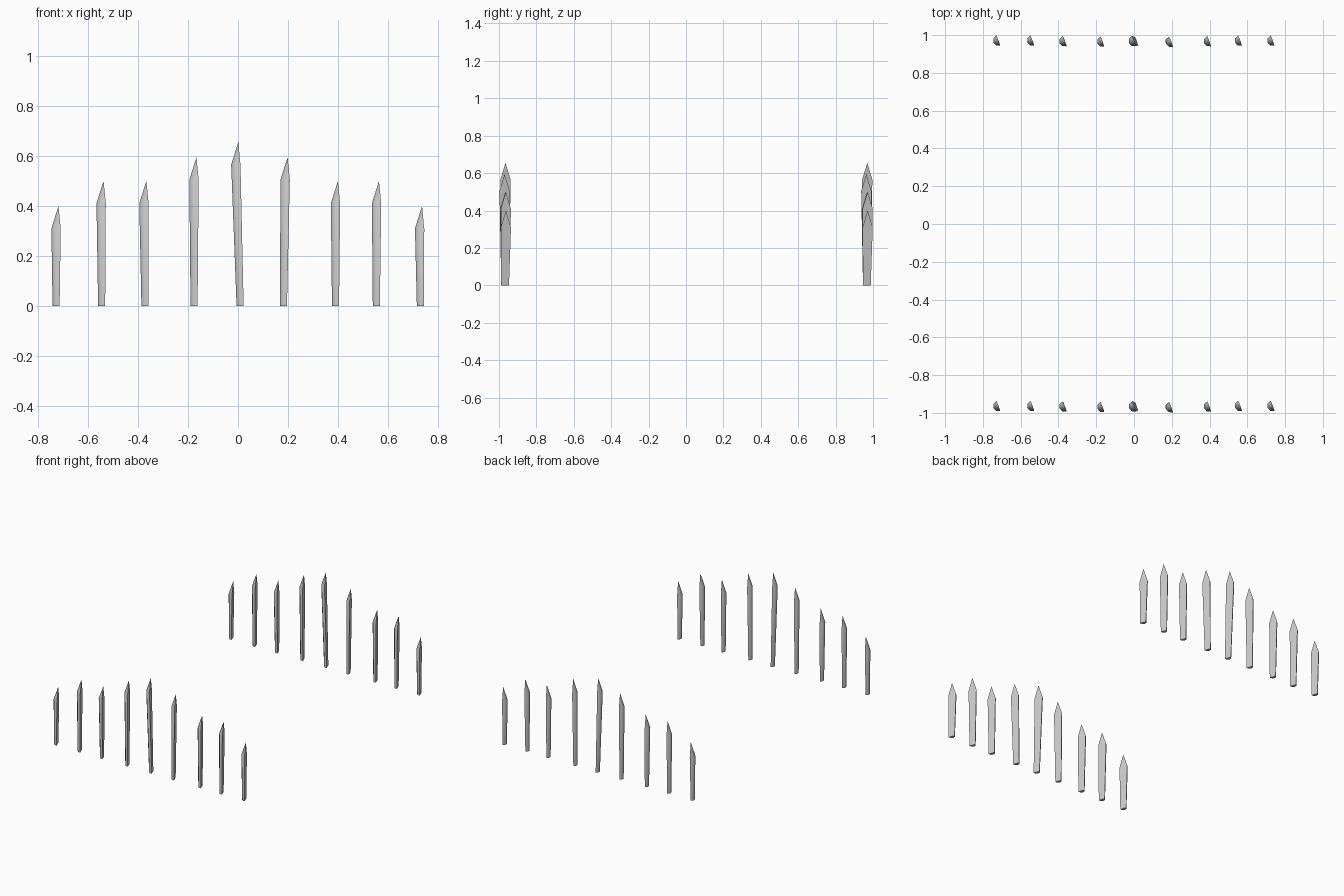
import bpy, bmesh, math

cube = bpy.data.objects.get("Cube")
if cube:
    bpy.data.objects.remove(cube, do_unlink=True)

wood = bpy.data.materials.new("weathered_grey")
wood.use_nodes = True
grey = (0.6, 0.6, 0.6, 1)
wood.diffuse_color = grey
wood.node_tree.nodes["Principled BSDF"].inputs["Base Color"].default_value = grey

ROW_Y = 0.967
TIP = 0.09
# base x, shoulder x, shoulder y offset, height
STAKES = [
    (-0.72, -0.718, 0.004, 0.4), (-0.538, -0.538, 0.004, 0.5),
    (-0.365, -0.367, 0.001, 0.5), (-0.169, -0.167, -0.001, 0.595),
    (0.015, 0.0, 0.002, 0.655), (0.188, 0.197, -0.003, 0.595),
    (0.396, 0.398, 0.001, 0.5), (0.559, 0.562, 0.004, 0.5),
    (0.735, 0.734, 0.004, 0.4),
]


def half_round(bm, x, y, z, radius, segments=4):
    """Half-round section with its flat side turned towards +x."""
    angles = [math.radians(110 + 180 * i / segments) for i in range(segments + 1)]
    return [bm.verts.new((x + radius * math.cos(a), y + radius * math.sin(a), z))
            for a in angles]


def stake(name, row_y, base_x, top_x, lean_y, height):
    bm = bmesh.new()
    base = half_round(bm, base_x, row_y, 0, 0.022)
    shoulder = half_round(bm, top_x, row_y + lean_y, height - TIP, 0.029)
    point = bm.verts.new((top_x + 0.001, row_y + lean_y, height))
    n = len(base)
    for i in range(n):
        j = (i + 1) % n
        bm.faces.new((base[i], base[j], shoulder[j], shoulder[i]))
        bm.faces.new((shoulder[i], shoulder[j], point))
    bm.faces.new(base[::-1])
    bmesh.ops.recalc_face_normals(bm, faces=bm.faces)
    mesh = bpy.data.meshes.new(name)
    bm.to_mesh(mesh)
    bm.free()
    mesh.materials.append(wood)
    obj = bpy.data.objects.new(name, mesh)
    bpy.context.collection.objects.link(obj)
    # Rounded back smooth, edges of the split face sharp
    bpy.ops.object.select_all(action="DESELECT")
    obj.select_set(True)
    bpy.context.view_layer.objects.active = obj
    bpy.ops.object.shade_smooth_by_angle(angle=math.radians(50))


# Two matching rows of split stakes
for row, y in (("front", -ROW_Y), ("back", ROW_Y)):
    for i, spec in enumerate(STAKES, 1):
        stake(f"{row}_stake_{i}", y, *spec)
